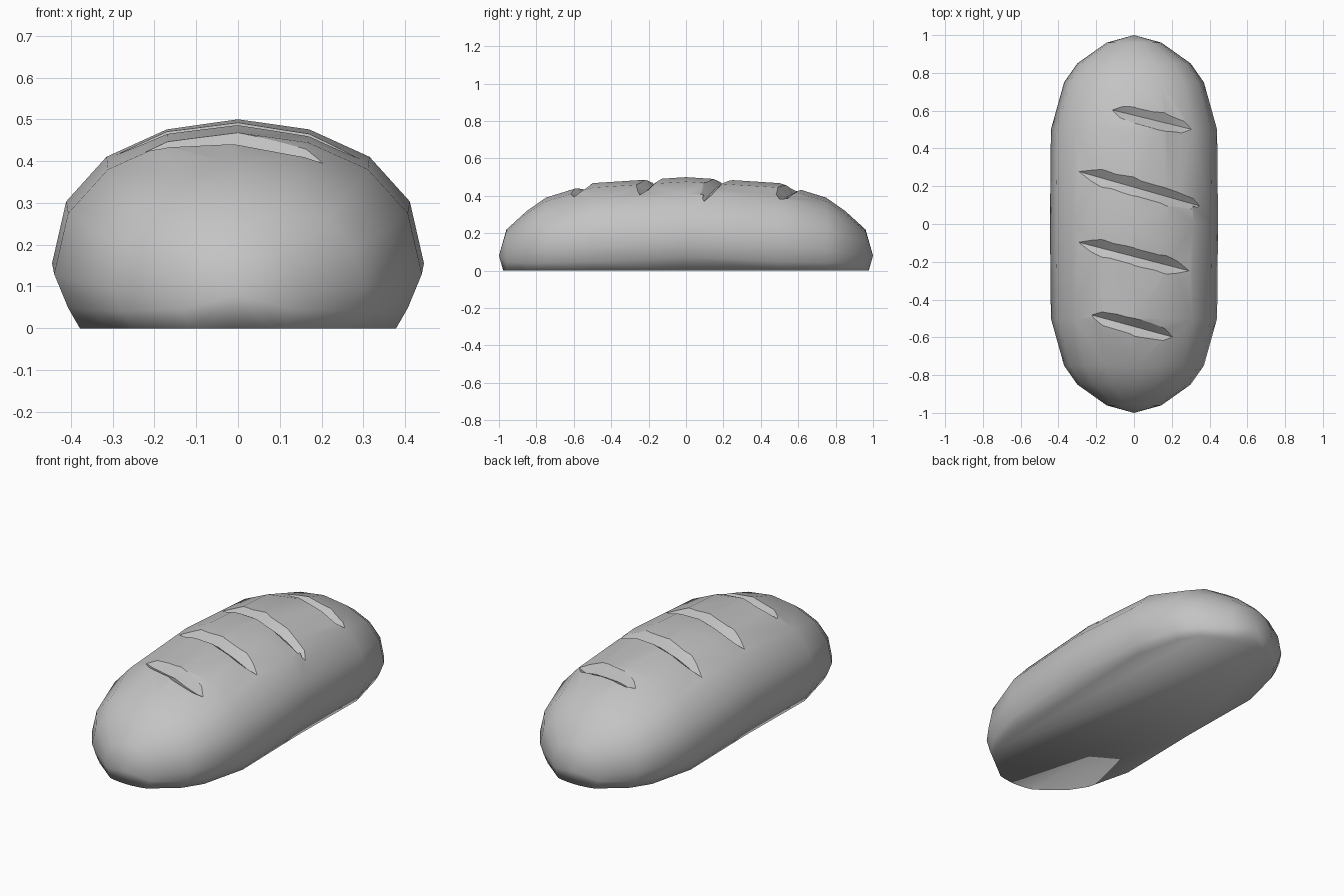
import bpy, bmesh, math
from mathutils import Vector
from mathutils.bvhtree import BVHTree

if "Cube" in bpy.data.objects:
    bpy.data.objects.remove(bpy.data.objects["Cube"])

crust = bpy.data.materials.new("crust grey")
crust.use_nodes = True
GREY = (0.55, 0.55, 0.55, 1)
crust.diffuse_color = GREY
crust.node_tree.nodes["Principled BSDF"].inputs["Base Color"].default_value = GREY


def make_object(name, bm):
    bmesh.ops.recalc_face_normals(bm, faces=bm.faces)
    mesh = bpy.data.meshes.new(name)
    bm.to_mesh(mesh)
    mesh.materials.append(crust)
    obj = bpy.data.objects.new(name, mesh)
    bpy.context.collection.objects.link(obj)
    return obj


def loft(bm, start, rings, end):
    """Skin closed rings of points between two end points."""
    a, b = bm.verts.new(start), bm.verts.new(end)
    loops = [[bm.verts.new(p) for p in ring] for ring in rings]
    n = len(loops[0])
    for i in range(n):
        j = (i + 1) % n
        bm.faces.new((a, loops[0][i], loops[0][j]))
        bm.faces.new((b, loops[-1][j], loops[-1][i]))
        for r, s in zip(loops, loops[1:]):
            bm.faces.new((r[i], s[i], s[j], r[j]))


# Loaf: rounded cross-sections along y, cut flat underneath
RISE = [1, 0.93, 0.74, 0.43, 0, -0.24, -0.73, -0.93, -1]


def section(y, half_width, mid, top):
    ring = []
    for i in range(16):
        k = i if i <= 8 else 16 - i
        x = half_width * math.sin(i * math.pi / 8)
        ring.append((x, y, mid + (top - mid) * RISE[k]))
    return ring


half = [(0.96, 0.145, 0.08, 0.22), (0.85, 0.30, 0.095, 0.32),
        (0.75, 0.37, 0.11, 0.39), (0.5, 0.44, 0.13, 0.468)]
stations = [(-y, w, m, t) for y, w, m, t in half]
stations += [(0, 0.445, 0.155, 0.5)] + half[::-1]
bm = bmesh.new()
loft(bm, (0, -1, 0.08), [section(*s) for s in stations], (0, 1, 0.08))
cut = bmesh.ops.bisect_plane(bm, geom=bm.verts[:] + bm.edges[:] + bm.faces[:],
                             plane_co=(0, 0, 0), plane_no=(0, 0, -1), clear_outer=True)
rim = [e for e in cut["geom_cut"] if isinstance(e, bmesh.types.BMEdge)]
bmesh.ops.holes_fill(bm, edges=rim, sides=0)
tree = BVHTree.FromBMesh(bm)
loaf = make_object("bread_loaf", bm)
bm.free()


def crust_point(p):
    return tree.ray_cast(Vector((p.x, p.y, 2)), Vector((0, 0, -1)))[0]


# Scores: V-shaped cutters that follow the curve of the crust
TAPER = [(0.12, 0.7), (0.3, 0.95), (0.5, 1), (0.7, 1), (0.88, 0.75)]
cuts = [((-0.12, 0.605), (0.31, 0.50)), ((-0.30, 0.28), (0.35, 0.095)),
        ((-0.30, -0.095), (0.30, -0.25)), ((-0.23, -0.48), (0.21, -0.60))]
cutters = []
for start, end in cuts:
    a, b = Vector((*start, 0)), Vector((*end, 0))
    along = (b - a).normalized()
    side = Vector((-along.y, along.x, 0))
    rings = []
    for t, s in TAPER:
        p = crust_point(a.lerp(b, t))
        left, right = crust_point(p + side * 0.042 * s), crust_point(p - side * 0.042 * s)
        valley = p - Vector((0, 0, 0.036 * s))
        rings.append([valley, valley + 2 * (left - valley), valley + 2 * (right - valley)])
    bm = bmesh.new()
    lift = Vector((0, 0, 0.003))
    loft(bm, crust_point(a) + lift, rings, crust_point(b) + lift)
    cutter = make_object("score_cutter", bm)
    bm.free()
    cutter.hide_render = True
    cutters.append(cutter)
    mod = loaf.modifiers.new("score", "BOOLEAN")
    mod.operation = "DIFFERENCE"
    mod.solver = "EXACT"
    mod.object = cutter

bpy.context.view_layer.objects.active = loaf
loaf.select_set(True)
for mod in list(loaf.modifiers):
    bpy.ops.object.modifier_apply(modifier=mod.name)
for cutter in cutters:
    bpy.data.objects.remove(cutter)

# Smooth crust with crisp score edges
bm = bmesh.new()
bm.from_mesh(loaf.data)
for f in bm.faces:
    f.smooth = True
for e in bm.edges:
    high = min(v.co.z for v in e.verts) > 0.34
    e.smooth = not (high and e.calc_face_angle(0) > math.radians(25))
bm.to_mesh(loaf.data)
bm.free()
